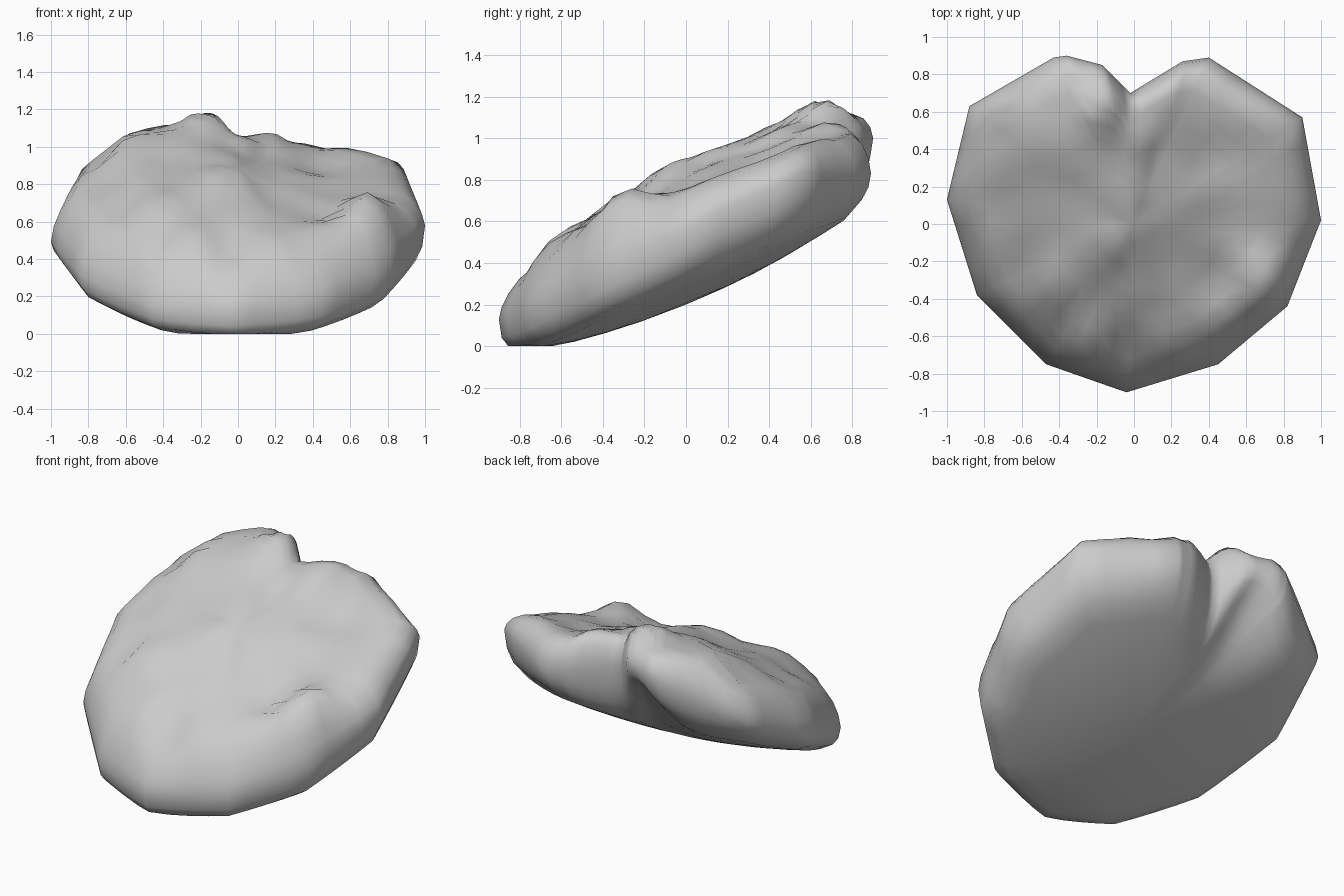
import bpy, bmesh, math

# Outline of the rim: x, y, height
RIM = [
    (-0.04, -0.90, 0.13), (0.45, -0.75, 0.18), (0.82, -0.44, 0.36), (1.00, 0.02, 0.58),
    (0.90, 0.57, 0.84), (0.40, 0.89, 0.83), (0.26, 0.87, 0.86), (-0.02, 0.70, 0.90),
    (-0.17, 0.85, 1.01), (-0.36, 0.90, 1.00), (-0.43, 0.89, 0.97), (-0.88, 0.63, 0.74),
    (-1.00, 0.13, 0.49), (-0.84, -0.38, 0.31), (-0.47, -0.75, 0.15),
]
# Crests and hollows of the upper surface
TOP = [
    (-.04, -.75, .37), (.40, -.65, .45), (.42, -.54, .56), (.15, -.54, .56),
    (-.25, -.55, .58), (-.42, -.62, .47), (.70, -.32, .74), (.27, -.20, .70),
    (.45, -.28, .62), (-.40, -.30, .74), (0, -.30, .71), (-.70, -.30, .60),
    (.83, -.05, .73), (.50, .05, .77), (.20, .10, .86), (-.10, -.08, .88),
    (-.40, .10, .89), (-.85, .10, .76), (-.10, .10, .94), (.80, .48, .94),
    (.45, .40, .88), (.20, .40, .95), (0, .45, 1.05), (-.30, .40, 1.06),
    (-.55, .45, 1.05), (-.78, .50, .92), (.40, .72, 1.01), (.68, .62, 1.01),
    (.08, .60, 1.05), (-.20, .60, 1.175), (-.42, .70, 1.11), (-.30, .80, 1.13),
]


def slope(y):
    return 0.80 + 0.42 * y


def over(x, y):
    # Smooth blend of the crest points over a tilted plane
    total = weight = 0.0
    for px, py, pz in TOP:
        w = ((x - px) ** 2 + (y - py) ** 2 + 0.004) ** -1.8
        total += w * (pz - slope(py))
        weight += w
    return slope(y) + total / weight


def under(x, y):
    # Tilted shallow bowl, hollowed below the raised rear lobe
    dent = 0.25 * math.exp(-((x + 0.22) ** 2 + (y - 0.80) ** 2) / 0.04)
    return 0.20 + 0.41 * y + 0.145 * y * y + 0.15 * x * x + dent


# Subdivide the outline while keeping its straight sides
outline = []
for i, a in enumerate(RIM):
    b = RIM[(i + 1) % len(RIM)]
    for k in range(4):
        outline.append([a[c] + (b[c] - a[c]) * k / 4 for c in range(3)])

bm = bmesh.new()


def ring(scale, mix, surface):
    out = []
    for x, y, rim in outline:
        x, y = x * scale, y * scale
        z = surface(x, y)
        if surface is under:
            z = min(z, rim)
        out.append(bm.verts.new((x, y, max(0.0, rim + (z - rim) * mix))))
    return out


# Rings from the upper surface, round the rim, to the underside
rings = [ring(s, 1, over) for s in (0.12, 0.25, 0.38, 0.5, 0.6, 0.7, 0.8)]
rings += [ring(0.89, 0.88, over), ring(0.95, 0.6, over), ring(0.985, 0.3, over)]
rings += [ring(1.0, 0, under), ring(0.985, 0.5, under), ring(0.95, 0.8, under)]
rings += [ring(s, 1, under) for s in (0.87, 0.75, 0.6, 0.45, 0.25)]
n = len(outline)
for a, b in zip(rings, rings[1:]):
    for i in range(n):
        j = (i + 1) % n
        bm.faces.new((a[i], b[i], b[j], a[j]))

# Close the centre of each surface
for loop, f in ((rings[0], over), (rings[-1], under)):
    c = bm.verts.new((0, 0, f(0, 0)))
    for i in range(n):
        bm.faces.new((c, loop[i], loop[(i + 1) % n]))
bmesh.ops.recalc_face_normals(bm, faces=bm.faces[:])

mesh = bpy.data.meshes.new("folded_pad")
bm.to_mesh(mesh)
bm.free()
pad = bpy.data.objects.new("folded_pad", mesh)
bpy.context.collection.objects.link(pad)
for p in mesh.polygons:
    p.use_smooth = True
